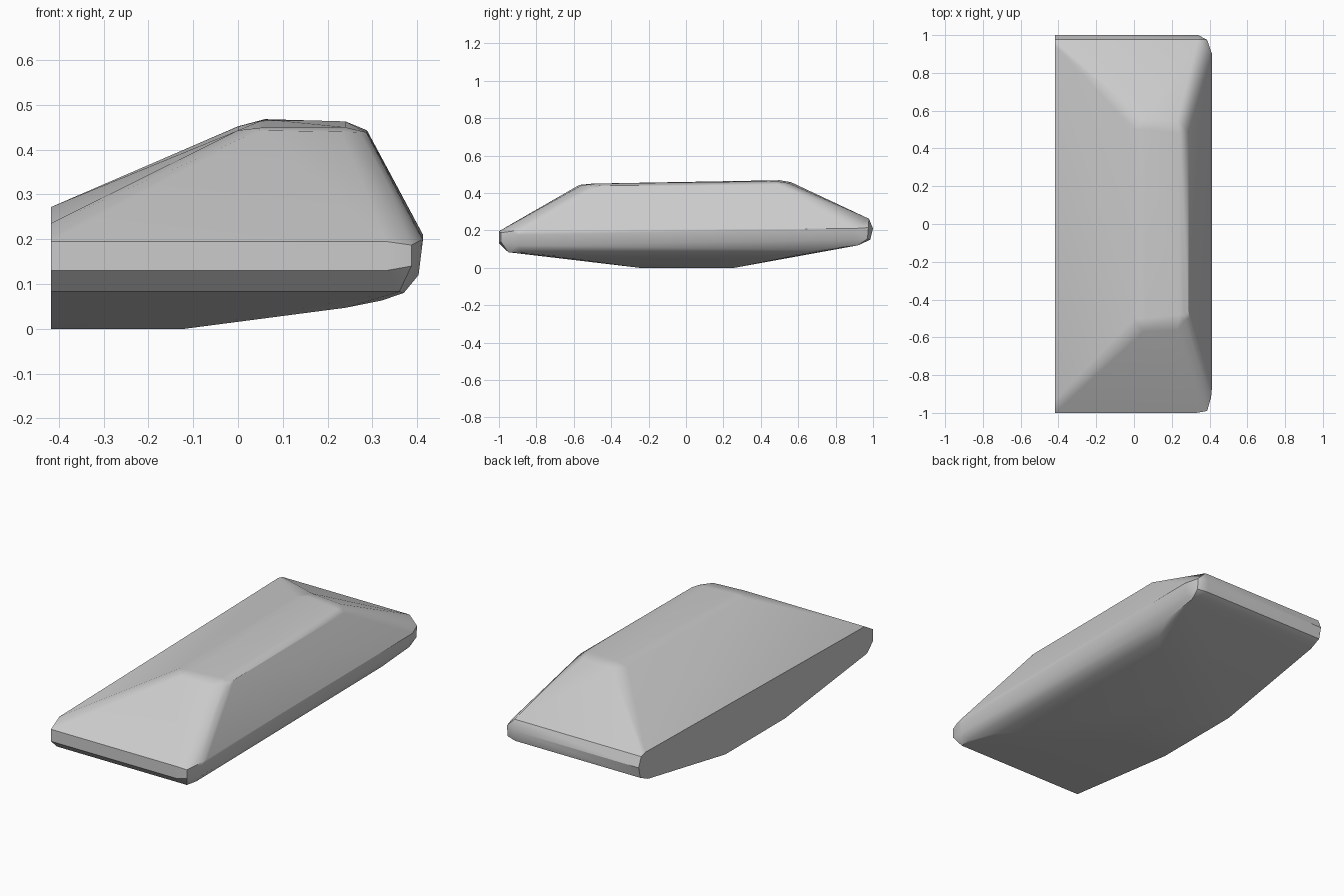
import bpy
import bmesh
import math

default_cube = bpy.data.objects.get("Cube")
if default_cube:
    bpy.data.objects.remove(default_cube, do_unlink=True)

CUT = -.417  # flat side of the body
points = []


def lengthwise_pair(x, front, back):
    """Add the front and back ends of one lengthwise edge."""
    for y, z in (front, back):
        points.append((x, y, z))


def crosswise_edge(x_end, y, z):
    """Add an edge running from the flat side to the rounded corner."""
    points.append((CUT, y, z))
    points.append((x_end, y, z))


# Narrow bands across the front and back ends
crosswise_edge(.33, -1, .195)
crosswise_edge(.33, -1, .13)
crosswise_edge(.36, -.95, .083)
crosswise_edge(.34, .978, .262)
crosswise_edge(.34, 1, .21)
crosswise_edge(.33, .985, .15)
crosswise_edge(.38, .92, .12)

# Chamfered corners and the long outer side
lengthwise_pair(.387, (-.99, .187), (.975, .215))
lengthwise_pair(.387, (-.99, .14), (.97, .155))
lengthwise_pair(.413, (-.9, .2), (.9, .21))
lengthwise_pair(.403, (-.9, .12), (.9, .15))

# Sloping roof and its raised cap
lengthwise_pair(CUT, (-.93, .236), (.94, .272))
lengthwise_pair(0, (-.5, .443), (.5, .452))
lengthwise_pair(.06, (-.5, .45), (.5, .468))
lengthwise_pair(.24, (-.48, .45), (.48, .463))
lengthwise_pair(.288, (-.49, .438), (.49, .443))
lengthwise_pair(.05, (-.57, .443), (.56, .458))
lengthwise_pair(.23, (-.56, .44), (.55, .452))

# Shallow keel underneath
lengthwise_pair(CUT, (-.25, 0), (.26, 0))
lengthwise_pair(-.12, (-.25, 0), (.26, 0))
lengthwise_pair(.24, (-.6, .047), (.5, .047))
lengthwise_pair(.32, (-.7, .063), (.58, .067))
lengthwise_pair(.37, (-.88, .08), (.7, .095))

# Wrap the points in one closed faceted shell
bm = bmesh.new()
for point in points:
    bm.verts.new(point)
hull = bmesh.ops.convex_hull(bm, input=bm.verts)
loose = {g for g in hull["geom_interior"] + hull["geom_unused"]
         if isinstance(g, bmesh.types.BMVert)}
bmesh.ops.delete(bm, geom=list(loose), context="VERTS")
bmesh.ops.dissolve_limit(bm, angle_limit=math.radians(1.5),
                         verts=bm.verts, edges=bm.edges)

# Soften the sloping hips between roof, ends and outer side
hips = [edge for edge in bm.edges
        if abs(edge.verts[0].co.z - edge.verts[1].co.z) > .12
        and edge.calc_face_angle(0) > math.radians(25)]
bmesh.ops.bevel(bm, geom=hips, offset=.025, segments=3, profile=.5,
                affect="EDGES", clamp_overlap=True)
bmesh.ops.recalc_face_normals(bm, faces=bm.faces)

mesh = bpy.data.meshes.new("body_shell")
bm.to_mesh(mesh)
bm.free()
body = bpy.data.objects.new("body_shell", mesh)
bpy.context.collection.objects.link(body)

# Plain grey finish
grey = bpy.data.materials.new("plain_grey")
grey.use_nodes = True
color = (.6, .6, .6, 1)
grey.diffuse_color = color
grey.node_tree.nodes["Principled BSDF"].inputs["Base Color"].default_value = color
mesh.materials.append(grey)

# Smooth the soft bends while keeping the hard edges
bpy.ops.object.select_all(action="DESELECT")
body.select_set(True)
bpy.context.view_layer.objects.active = body
bpy.ops.object.shade_smooth_by_angle(angle=math.radians(35))
weighted = body.modifiers.new("even_shading", "WEIGHTED_NORMAL")
weighted.keep_sharp = True
